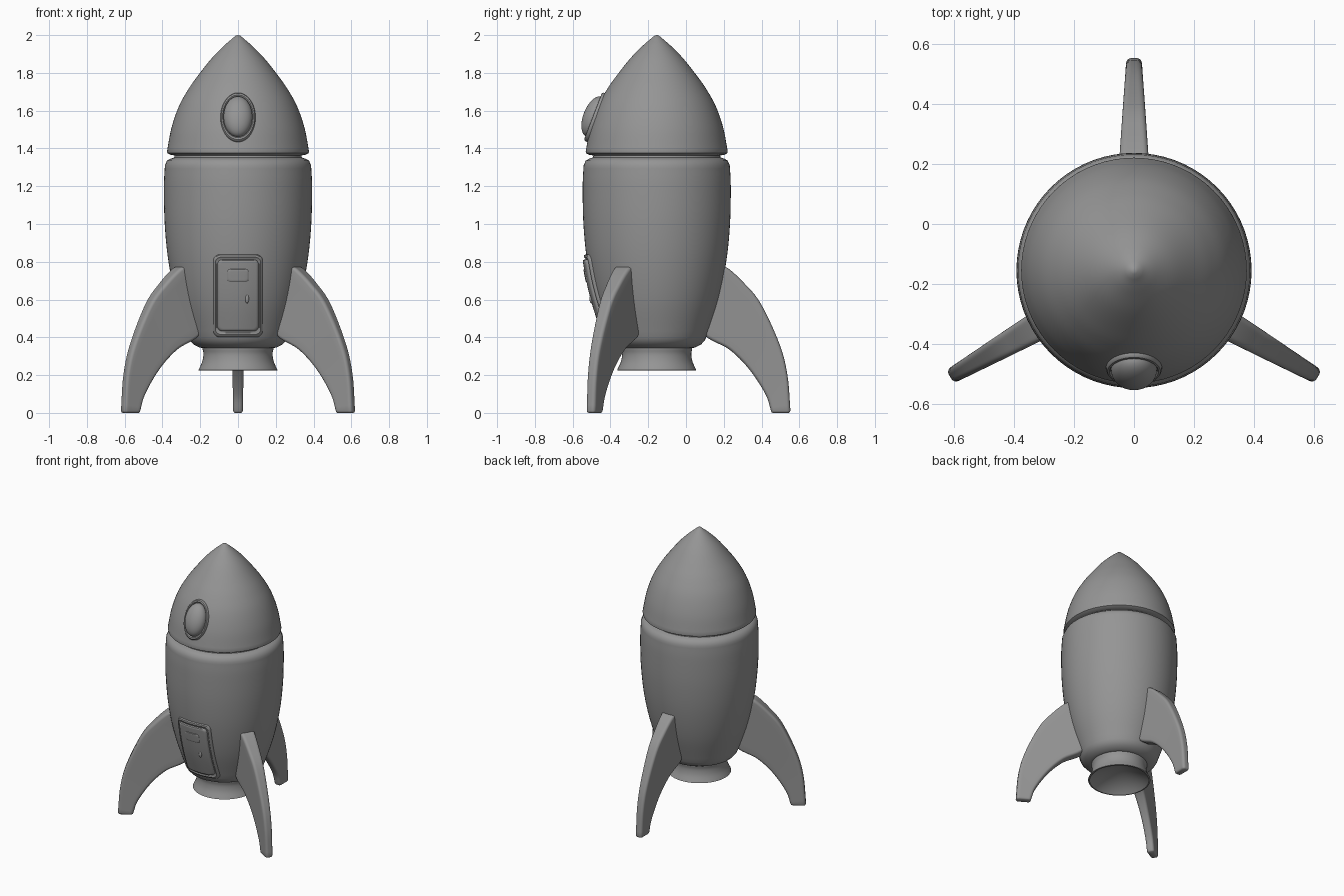
import bpy, bmesh
from math import sin, cos, pi, radians, sqrt
from mathutils import Matrix, Vector

if "Cube" in bpy.data.objects:
    bpy.data.objects.remove(bpy.data.objects["Cube"])

CY = -0.155                                   # rocket axis position
AXIS = Matrix.Translation((0, CY, 0))
GREY = bpy.data.materials.new("dark_grey")
GREY.diffuse_color = (0.3, 0.3, 0.3, 1)
GREY.use_nodes = True
GREY.node_tree.nodes["Principled BSDF"].inputs["Base Color"].default_value = GREY.diffuse_color


def finish(name, bm, angle=35):
    bmesh.ops.remove_doubles(bm, verts=bm.verts, dist=1e-5)
    bmesh.ops.recalc_face_normals(bm, faces=bm.faces)
    me = bpy.data.meshes.new(name)
    bm.to_mesh(me)
    bm.free()
    me.materials.append(GREY)
    ob = bpy.data.objects.new(name, me)
    bpy.context.collection.objects.link(ob)
    me.shade_smooth()
    me.set_sharp_from_angle(angle=radians(angle))
    return ob


def spline(pts, n=6):
    """Catmull-Rom curve through 2D points."""
    p = [Vector(q) for q in pts]
    p = [2 * p[0] - p[1]] + p + [2 * p[-1] - p[-2]]
    out = []
    for a, b, c, d in zip(p, p[1:], p[2:], p[3:]):
        for i in range(n):
            t = i / n
            out.append(0.5 * (2 * b + (c - a) * t + (2 * a - 5 * b + 4 * c - d) * t * t
                              + (3 * b - a - 3 * c + d) * t ** 3))
    return [tuple(v) for v in out + [p[-2]]]


def skin(bm, rings):
    for a, b in zip(rings, rings[1:]):
        for i in range(len(a)):
            j = (i + 1) % len(a)
            bm.faces.new((a[i], a[j], b[j], b[i]))


def lathe(name, profile, matrix=AXIS, seg=72):
    bm = bmesh.new()
    rings = [[bm.verts.new(matrix @ Vector((r * cos(2 * pi * i / seg), r * sin(2 * pi * i / seg), z)))
              for i in range(seg)] for r, z in profile]
    skin(bm, rings)
    return finish(name, bm)


# Nose cone
lathe("nose_cone", [(0, 2), (0.012, 1.997)]
      + spline([(0.03, 1.982), (0.075, 1.943), (0.138, 1.879), (0.205, 1.795), (0.26, 1.718), (0.312, 1.625),
                (0.352, 1.51), (0.376, 1.385)])
      + [(0.374, 1.375), (0.36, 1.367), (0.33, 1.362), (0, 1.362)])

# Main body
hull = spline([(0.387, 1.31), (0.392, 1.2), (0.388, 1.0), (0.368, 0.8), (0.327, 0.6), (0.262, 0.4)])
lathe("body", [(0, 1.365), (0.335, 1.365), (0.338, 1.352), (0.36, 1.345), (0.376, 1.335)] + hull
      + [(0.253, 0.382), (0.235, 0.362), (0.205, 0.347), (0.19, 0.343), (0, 0.343)])

# Engine nozzle, hollow below
lathe("nozzle", [(0, 0.36), (0.188, 0.36)]
      + spline([(0.188, 0.34), (0.183, 0.31), (0.19, 0.27), (0.21, 0.226)], 4)
      + [(0.2, 0.224), (0.17, 0.25), (0, 0.335)])

# Nose window: oval frame and bubble glass
WIN = (Matrix.Translation((0, -0.474, 1.563)) @ Matrix.Rotation(radians(69), 4, 'X')
       @ Matrix.Diagonal((0.093, 0.138, 1, 1)))
lathe("window_frame", [(0, -0.05), (1, -0.05), (1, 0.006), (0.985, 0.014), (0.95, 0.019),
                       (0.88, 0.02), (0.85, 0.017), (0.83, 0.01), (0, 0.01)], WIN, 48)
lathe("window_glass", [(0, 0), (0.82, 0)] + [(0.82 * cos(t * pi / 20), 0.014 + 0.057 * sin(t * pi / 20))
                                             for t in range(11)], WIN, 48)


def hull_radius(z):
    for (r0, z0), (r1, z1) in zip(hull, hull[1:]):
        if z0 >= z >= z1:
            return r0 + (r1 - r0) * (z0 - z) / (z0 - z1)
    return hull[-1][0]


def on_hull(x, z, depth):
    return (x, CY - sqrt(hull_radius(z) ** 2 - x * x) - depth, z)


def rounded_rect(hw, hh, r):
    pts = []
    corners = [(hw - r, hh - r), (r - hw, hh - r), (r - hw, r - hh), (hw - r, r - hh)]
    for k, (cx, cz) in enumerate(corners):
        arc = [(cx + r * cos((k + i / 5) * pi / 2), cz + r * sin((k + i / 5) * pi / 2)) for i in range(6)]
        nx, nz = corners[(k + 1) % 4]
        a = (k + 1) * pi / 2
        end = Vector((nx + r * cos(a), nz + r * sin(a)))
        pts += arc + [tuple(Vector(arc[-1]).lerp(end, i / 8)) for i in range(1, 8)]
    return pts


def plate(name, cx, cz, loops):
    """Raised panel following the hull; loops = (half w, half h, corner, depth)."""
    bm = bmesh.new()
    outlines = [(rounded_rect(w, h, r), d) for w, h, r, d in loops]
    last, d = outlines[-1]
    outlines += [([(x * s, z * s) for x, z in last], d) for s in (0.8, 0.6, 0.4, 0.2, 0.02)]
    rings = [[bm.verts.new(on_hull(cx + x, cz + z, d)) for x, z in o] for o, d in outlines]
    skin(bm, rings)
    bm.faces.new(rings[-1])
    return finish(name, bm)


# Door with frame, small window and handle
plate("door_frame", 0, 0.62, [(0.131, 0.219, 0.035, -0.02), (0.131, 0.219, 0.035, 0.004),
                              (0.127, 0.215, 0.033, 0.011), (0.12, 0.205, 0.03, 0.014),
                              (0.114, 0.196, 0.028, 0.008)])
plate("door", 0, 0.622, [(0.109, 0.189, 0.025, 0.0), (0.109, 0.189, 0.025, 0.014),
                         (0.106, 0.186, 0.023, 0.02), (0.101, 0.181, 0.021, 0.023),
                         (0.095, 0.175, 0.02, 0.023)])
plate("door_window", 0, 0.727, [(0.056, 0.034, 0.016, 0.015), (0.056, 0.034, 0.016, 0.023),
                                (0.053, 0.031, 0.014, 0.026), (0.048, 0.026, 0.012, 0.027)])
bm = bmesh.new()
bmesh.ops.create_uvsphere(bm, u_segments=20, v_segments=12, radius=1,
                          matrix=Matrix.Translation(on_hull(0.048, 0.605, 0.022))
                          @ Matrix.Diagonal((0.01, 0.009, 0.025, 1)))
finish("door_handle", bm)

# Three swept fins with rounded edges, tapering in thickness towards the foot
outer = spline([(0.352, 0.775), (0.385, 0.76), (0.46, 0.69), (0.55, 0.58), (0.65, 0.365), (0.692, 0.2), (0.708, 0.012)])
inner = spline([(0.2, 0.74), (0.2, 0.56), (0.25, 0.415), (0.385, 0.335), (0.49, 0.23), (0.575, 0.1), (0.605, 0.012)])


def fin(name, angle):
    bm = bmesh.new()
    m = AXIS @ Matrix.Rotation(radians(angle), 4, 'Z')

    def section(o, i, half, shrink=0.0, drop=0.0):
        """Rounded rectangle spanning from inner edge to outer edge."""
        o, i = Vector(o), Vector(i)
        mid, axis = (o + i) / 2, (o - i).normalized()
        hl, half = (o - i).length / 2 - shrink, half - shrink
        return [bm.verts.new(m @ Vector((mid.x + axis.x * u, v, mid.y + axis.y * u - drop)))
                for u, v in rounded_rect(hl, half, 0.018 - shrink)]

    rings = [section((0.34, 0.78), (0.2, 0.75), 0.05, 0.008)]
    for o, i in zip(outer, inner):
        rings.append(section(o, i, 0.05 - 0.07 * (o[0] - 0.37)))
    foot = 0.05 - 0.07 * (outer[-1][0] - 0.37)
    rings.append(section(outer[-1], inner[-1], foot, 0.003, 0.008))
    rings.append(section(outer[-1], inner[-1], foot, 0.009, 0.012))
    skin(bm, rings)
    bm.faces.new(rings[0])
    bm.faces.new(rings[-1])
    return finish(name, bm, 50)


for name, angle in (("rear_fin", 90), ("left_fin", 210), ("right_fin", 330)):
    fin(name, angle)
